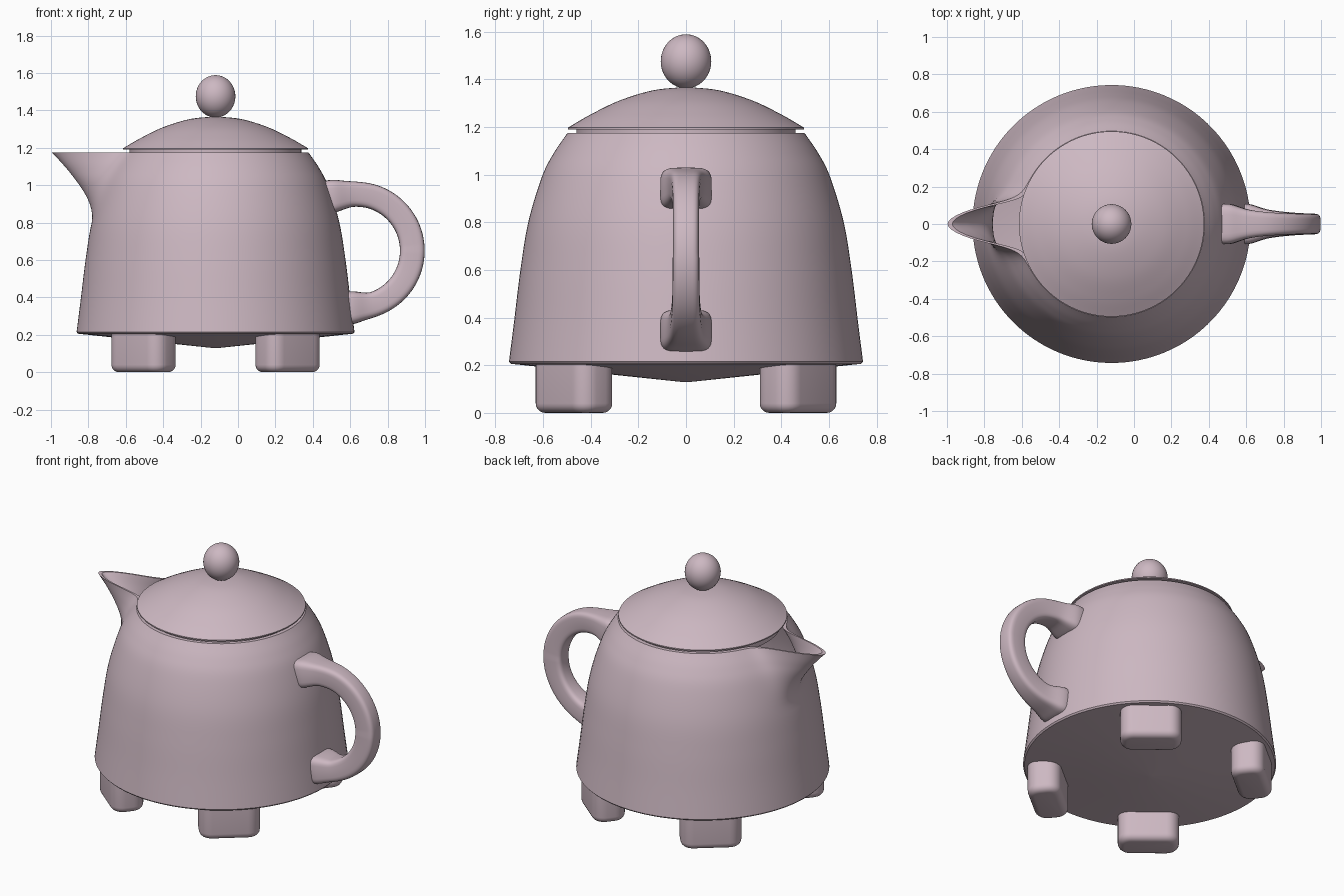
import bpy, bmesh
from math import sin, cos, pi, exp, radians, atan2
from mathutils import Vector, Matrix

if "Cube" in bpy.data.objects:
    bpy.data.objects.remove(bpy.data.objects["Cube"], do_unlink=True)

AXIS = -0.12          # x of the pot's turning axis
RIM = 1.175           # height of the pot's rim
WALL = 0.025

clay = bpy.data.materials.new("pale mauve clay")
clay.use_nodes = True
COLOR = (0.61, 0.48, 0.54, 1)
clay.diffuse_color = COLOR
clay.node_tree.nodes["Principled BSDF"].inputs["Base Color"].default_value = COLOR


def finish(bm, name, angle=40):
    bmesh.ops.recalc_face_normals(bm, faces=bm.faces)
    mesh = bpy.data.meshes.new(name)
    bm.to_mesh(mesh)
    bm.free()
    obj = bpy.data.objects.new(name, mesh)
    bpy.context.collection.objects.link(obj)
    mesh.materials.append(clay)
    bpy.ops.object.select_all(action='DESELECT')
    obj.select_set(True)
    bpy.context.view_layer.objects.active = obj
    bpy.ops.object.shade_smooth_by_angle(angle=radians(angle))
    return obj


def spline(points, steps):
    """Smooth curve through the points."""
    p = [Vector(q) for q in points]
    p = [2 * p[0] - p[1]] + p + [2 * p[-1] - p[-2]]
    out = []
    for a, b, c, d in zip(p, p[1:], p[2:], p[3:]):
        for i in range(steps):
            t = i / steps
            out.append(0.5 * (2 * b + (c - a) * t + (2 * a - 5 * b + 4 * c - d) * t * t
                              + (3 * b - a - 3 * c + d) * t ** 3))
    return out + [p[-2]]


def skin(bm, rings):
    """Join closed rings of points into a tube and cap both ends."""
    rings = [[bm.verts.new(co) for co in ring] for ring in rings]
    n = len(rings[0])
    for a, b in zip(rings, rings[1:]):
        for i in range(n):
            j = (i + 1) % n
            bm.faces.new((a[i], a[j], b[j], b[i]))
    for ring in (rings[0], rings[-1]):
        centre = bm.verts.new(sum((v.co for v in ring), Vector()) / n)
        for i in range(n):
            bm.faces.new((ring[i], ring[(i + 1) % n], centre))


def spout_angles(half=64):
    """Angles measured from the spout, packed closer near it."""
    side = [pi * (0.25 * i / half + 0.75 * (i / half) ** 1.6) for i in range(half + 1)]
    return side + [-a for a in side[-2:0:-1]]


def spout_bulge(angle, z):
    rise = max(0, (z - 0.8) / (RIM - 0.8))
    return 0.38 * rise ** 1.75 * exp(-(abs(angle) / 0.175) ** 1.8)


def lathe(name, profile, angles, bulge=lambda a, z: 0, angle=40):
    bm = bmesh.new()
    skin(bm, [[Vector((AXIS - (r + bulge(a, z)) * cos(a), (r + bulge(a, z)) * sin(a), z))
               for a in angles] for r, z in profile])
    return finish(bm, name, angle)


# Pot: outer wall with pulled spout, rim, inner wall and floor
wall = spline([(0.743, 0.215), (0.722, 0.38), (0.695, 0.6), (0.662, 0.8),
               (0.605, 0.99), (0.555, 1.09), (0.497, RIM)], 6)
inner = [(r - WALL, z) for r, z in reversed(wall) if z > 0.26]
profile = [(0.02, 0.13), (0.4, 0.17), (0.735, 0.206)] + [tuple(p) for p in wall]
lathe("pot_body", profile + inner + [(0.68, 0.25), (0.02, 0.24)],
      spout_angles(), spout_bulge)

# Lid: low dome with a narrower collar that drops into the pot
circle = [2 * pi * i / 96 for i in range(96)]
dome = spline([(0.495, 1.197), (0.4, 1.252), (0.28, 1.31), (0.14, 1.353), (0.01, 1.367)], 6)
lathe("lid", [(0.02, 1.14), (0.46, 1.14), (0.46, 1.19), (0.495, 1.19)]
      + [tuple(p) for p in dome], circle)

# Knob
bm = bmesh.new()
bmesh.ops.create_uvsphere(bm, u_segments=40, v_segments=24, radius=0.106)
bmesh.ops.transform(bm, verts=bm.verts,
                    matrix=Matrix.Translation((AXIS, 0, 1.475)) @ Matrix.Diagonal((1, 1, 1.07, 1)))
finish(bm, "lid_knob")

# Handle: rounded strap swept round a loop, flaring where it meets the pot
arc = [(0.63 + 0.302 * sin(t), 0.65 + 0.302 * cos(t))
       for t in (pi * i / 10 for i in range(11))]
path = spline([(0.47, 0.935), (0.54, 0.946)] + arc + [(0.57, 0.342)], 5)
bm = bmesh.new()
rings = []
for i, p in enumerate(path):
    tangent = (path[min(i + 1, len(path) - 1)] - path[max(i - 1, 0)]).normalized()
    normal = Vector((tangent.y, -tangent.x))
    surface = 0.50 if p.y > 0.65 else 0.60
    reach = max(0, p.x - surface)
    flare = exp(-(reach / 0.075) ** 2)
    width = 0.054 + 0.028 * exp(-(reach / 0.2) ** 2) + 0.026 * flare
    thick = 0.066 + 0.022 * flare
    ring = []
    for k in range(32):
        c, s = cos(2 * pi * k / 32), sin(2 * pi * k / 32)
        y = width * abs(c) ** 0.45 * (1 if c > 0 else -1)
        q = p + normal * thick * abs(s) ** 0.45 * (1 if s > 0 else -1)
        ring.append(Vector((q.x, y, q.y)))
    rings.append(ring)
skin(bm, rings)
finish(bm, "handle", 60)

# Feet: four rounded blocks set across the diagonals
for side, sx in (("left", 1), ("right", -1)):
    for end, sy in (("front", -1), ("back", 1)):
        bm = bmesh.new()
        bmesh.ops.create_cube(bm, size=1)
        bmesh.ops.scale(bm, verts=bm.verts, vec=(0.2, 0.36, 0.3))
        upright = [e for e in bm.edges if abs(e.verts[0].co.z - e.verts[1].co.z) > 0.1]
        bmesh.ops.bevel(bm, geom=upright, offset=0.075, segments=6, profile=0.5, affect='EDGES')
        base = [e for e in bm.edges if all(v.co.z < -0.14 for v in e.verts)]
        bmesh.ops.bevel(bm, geom=base, offset=0.04, segments=5, profile=0.5, affect='EDGES')
        # keep the hidden top just inside the pot floor
        for v in bm.verts:
            v.co.z = min(v.co.z, 0.06)
        place = Matrix.Translation((AXIS + sx * 0.385, sy * 0.47, 0.15))
        turn = Matrix.Rotation(atan2(sy * 0.47, sx * 0.385), 4, 'Z')
        bmesh.ops.transform(bm, verts=bm.verts, matrix=place @ turn)
        finish(bm, f"{end}_{side}_foot", 50)
